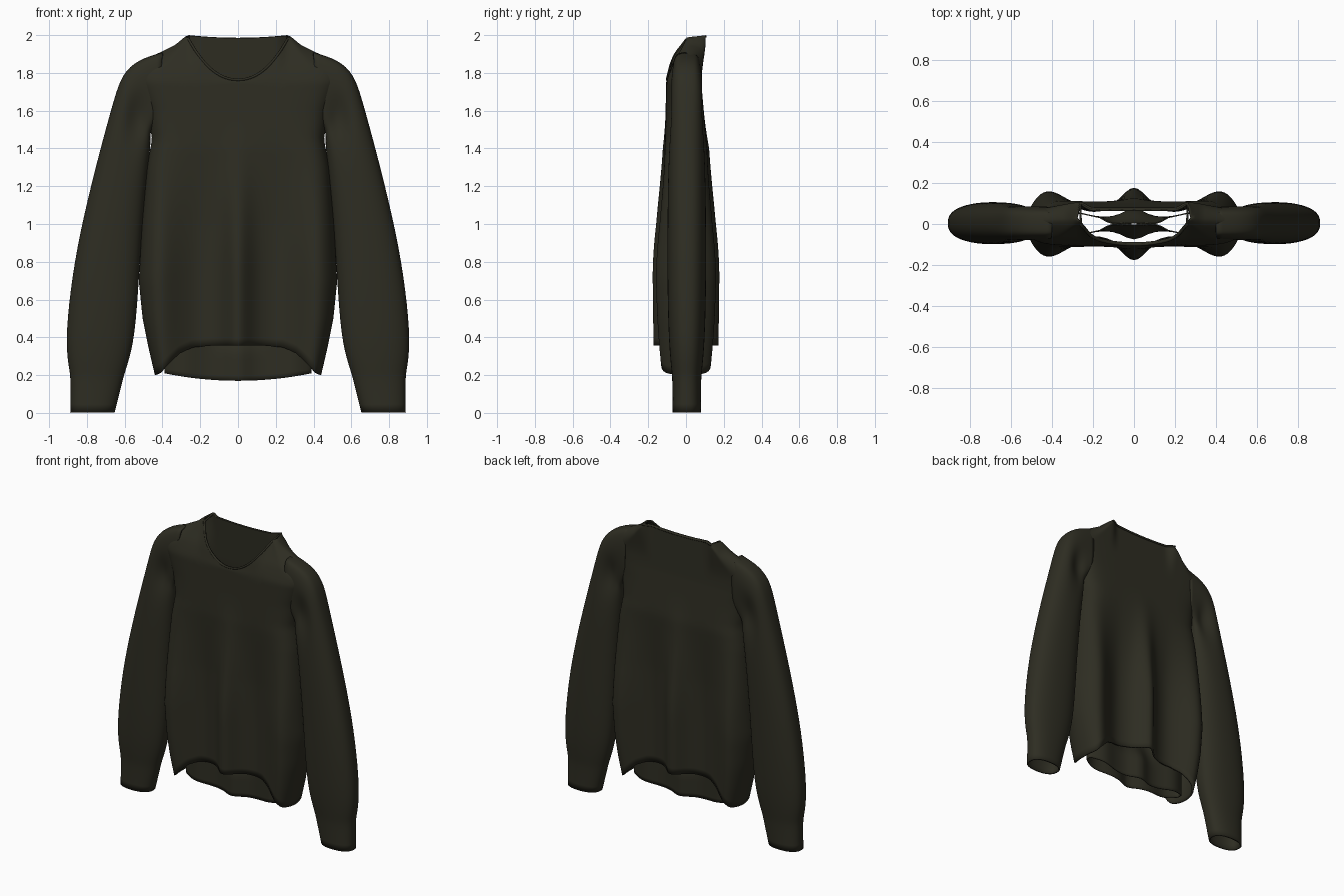
import bpy, bmesh, math
from mathutils import Vector

cube = bpy.data.objects.get("Cube")
if cube:
    bpy.data.objects.remove(cube)

# Single knit colour
KNIT = (0.027, 0.026, 0.016, 1)
knit = bpy.data.materials.new("dark_olive_knit")
knit.use_nodes = True
knit.diffuse_color = KNIT
bsdf = knit.node_tree.nodes["Principled BSDF"]
bsdf.inputs["Base Color"].default_value = KNIT
bsdf.inputs["Roughness"].default_value = 0.9


def lerp_table(table, v):
    """Piecewise linear lookup in a list of (key, value) pairs."""
    if v <= table[0][0]:
        return table[0][1]
    for (a, p), (b, q) in zip(table, table[1:]):
        if v <= b:
            return p + (q - p) * (v - a) / (b - a)
    return table[-1][1]


def ease(a, b, v):
    k = min(max((v - a) / (b - a), 0), 1)
    return k * k * (3 - 2 * k)


def bump(v, centre, width):
    return math.exp(-((v - centre) / width) ** 2)


def armpit_dent(x, z):
    return 1 - 0.5 * bump(abs(x), 0.535, 0.055) * bump(z, 1.56, 0.11)


def signed_power(v, p):
    return math.copysign(abs(v) ** p, v)


def loft(name, rings, thickness, subdivide=0):
    """Skin closed rings of points into an open tube with cloth thickness."""
    bm = bmesh.new()
    rows = [[bm.verts.new(p) for p in ring] for ring in rings]
    for low, high in zip(rows, rows[1:]):
        for i in range(len(low)):
            j = (i + 1) % len(low)
            bm.faces.new((low[i], low[j], high[j], high[i]))
    bmesh.ops.remove_doubles(bm, verts=bm.verts, dist=0.0008)
    bmesh.ops.recalc_face_normals(bm, faces=bm.faces)
    mesh = bpy.data.meshes.new(name)
    bm.to_mesh(mesh)
    bm.free()
    obj = bpy.data.objects.new(name, mesh)
    bpy.context.collection.objects.link(obj)
    mesh.materials.append(knit)
    bpy.ops.object.select_all(action="DESELECT")
    obj.select_set(True)
    bpy.context.view_layer.objects.active = obj
    bpy.ops.object.shade_smooth_by_angle(angle=math.radians(50))
    if subdivide:
        mod = obj.modifiers.new("soften", "SUBSURF")
        mod.levels = mod.render_levels = subdivide
    mod = obj.modifiers.new("cloth", "SOLIDIFY")
    mod.thickness = thickness
    mod.offset = -1


# Torso shape: width, depth, shoulder and hem profiles
WIDTH = [(0.2, 0.44), (0.35, 0.475), (0.5, 0.505), (0.7, 0.525), (1.0, 0.508), (1.3, 0.482),
         (1.45, 0.455), (1.6, 0.48), (1.75, 0.54), (1.83, 0.55)]
FRONT = [(0.2, 0.085), (1.0, 0.095), (1.4, 0.112), (1.75, 0.105), (1.85, 0.08), (2.0, 0.02)]
BACK = [(0.2, 0.085), (1.0, 0.095), (1.4, 0.112), (1.7, 0.085), (2.0, 0.075)]
SHOULDER = [(0.27, 2.0), (0.33, 1.95), (0.42, 1.905), (0.5, 1.87), (0.55, 1.82)]
HEM = [(0.12, 0.357), (0.22, 0.347), (0.29, 0.315), (0.36, 0.255), (0.41, 0.213), (0.44, 0.2)]
NECK = 0.27


def torso_point(s, t, side):
    """s runs across (-1..1), t from hem to top; side is -1 front, 1 back."""
    edge = abs(s) * 0.55
    if edge > NECK:
        top = lerp_table(SHOULDER, edge)
    elif side < 0:
        top = 1.77 + 0.23 * (edge / NECK) ** 2.2
    else:
        top = 1.985 + 0.015 * (edge / NECK) ** 2
    hem = lerp_table(HEM, abs(s) * 0.44)
    z = hem + (top - hem) * t
    x = s * lerp_table(WIDTH, z)
    depth = lerp_table(FRONT if side < 0 else BACK, z)
    # Hanging folds grow towards the hem
    folds = bump(x, 0, 0.075) + bump(abs(x), 0.44, 0.12) - 0.2 * bump(abs(x), 0.2, 0.08)
    depth += 0.085 * (1 - ease(0.7, 1.6, z)) * folds
    depth *= math.sqrt(max(0, 1 - abs(s) ** 8)) * armpit_dent(x, z)
    # Round the panels together over the shoulder, flatter beside the neck
    rounding = 0.025 + 0.075 * ease(0.27, 0.42, edge)
    over = min(max((z - top + rounding) / rounding, 0), 1)
    cap = math.sqrt(max(0, 1 - over * over))
    depth *= 1 + (cap - 1) * ease(0.262, 0.278, edge)
    middle = 0.03 * ease(1.75, 2.0, z) * ease(0.2, 0.27, edge)
    return Vector((x, middle + side * depth, z))


COLS, ROWS = 88, 60
across = [math.sin(math.pi * (i / COLS - 0.5)) for i in range(COLS + 1)]
rings = []
for j in range(ROWS + 1):
    t = math.sin(math.pi / 2 * j / ROWS)
    ring = [torso_point(s, t, -1) for s in across]
    ring += [torso_point(s, t, 1) for s in reversed(across[1:-1])]
    rings.append(ring)
loft("torso", rings, 0.012)

# Rolled rim around the neckline
limit = 0.26 / 0.55
span = [limit * (i / 16 - 1) for i in range(33)]
path = [torso_point(s, 1, -1) for s in span] + [torso_point(s, 1, 1) for s in reversed(span)]
curve = bpy.data.curves.new("neck_rim", "CURVE")
curve.dimensions = "3D"
curve.bevel_depth = 0.007
curve.bevel_resolution = 2
spline = curve.splines.new("POLY")
spline.points.add(len(path) - 1)
spline.use_cyclic_u = True
for point, co in zip(spline.points, path):
    point.co = (co.x, co.y, co.z - 0.006, 1)
curve.materials.append(knit)
bpy.context.collection.objects.link(bpy.data.objects.new("neck_rim", curve))

# Inner hem layer below the arched hem, pinched together at its upper middle
HALF = 0.39
rings = []
for j in range(13):
    up = j / 12
    ring = []
    for i in range(72):
        a = 2 * math.pi * i / 72
        x = HALF * math.cos(a)
        low = 0.17 + 0.04 * (x / HALF) ** 2
        wave = 0.035 + 0.04 * bump(x, 0, 0.07) + 0.035 * bump(abs(x), 0.3, 0.09)
        wave *= 1 - 0.9 * ease(0.4, 1, up) * (1 - ease(0.1, 0.18, abs(x)))
        y = signed_power(math.sin(a), 0.5) * wave
        ring.append((x, y, low + (0.5 - low) * up))
    rings.append(ring)
loft("inner_hem", rings, 0.006)

# Sleeve stations: outer x, outer z, inner x, inner z, half depth, roundness
SLEEVE = [
    (0.40, 1.91, 0.42, 1.56, 0.08, 0.4),
    (0.53, 1.872, 0.455, 1.51, 0.087, 0.5),
    (0.615, 1.795, 0.465, 1.47, 0.092, 0.6),
    (0.657, 1.66, 0.462, 1.43, 0.095, 0.7),
    (0.696, 1.52, 0.468, 1.36, 0.097, 0.8),
    (0.755, 1.3, 0.487, 1.2, 0.1, 0.8),
    (0.84, 0.95, 0.512, 0.91, 0.103, 0.8),
    (0.89, 0.65, 0.528, 0.63, 0.103, 0.8),
    (0.916, 0.36, 0.55, 0.36, 0.095, 0.8),
    (0.892, 0.22, 0.6, 0.21, 0.08, 0.8),
    (0.887, 0.18, 0.61, 0.17, 0.076, 0.8),
    (0.889, 0.003, 0.652, 0.003, 0.075, 0.8),
]


def sleeve_rings(side):
    result = []
    for ox, oz, ix, iz, depth, roundness in SLEEVE:
        ring = []
        for i in range(28):
            a = 2 * math.pi * i / 28
            k = 0.5 + 0.5 * signed_power(math.cos(a), 0.9)
            x, z = ix + (ox - ix) * k, iz + (oz - iz) * k
            y = depth * signed_power(math.sin(a), roundness) * armpit_dent(x, z)
            ring.append((side * x, 0.004 + y, z))
        result.append(ring)
    return result


for name, side in (("left_sleeve", 1), ("right_sleeve", -1)):
    loft(name, sleeve_rings(side), 0.01, 2)
